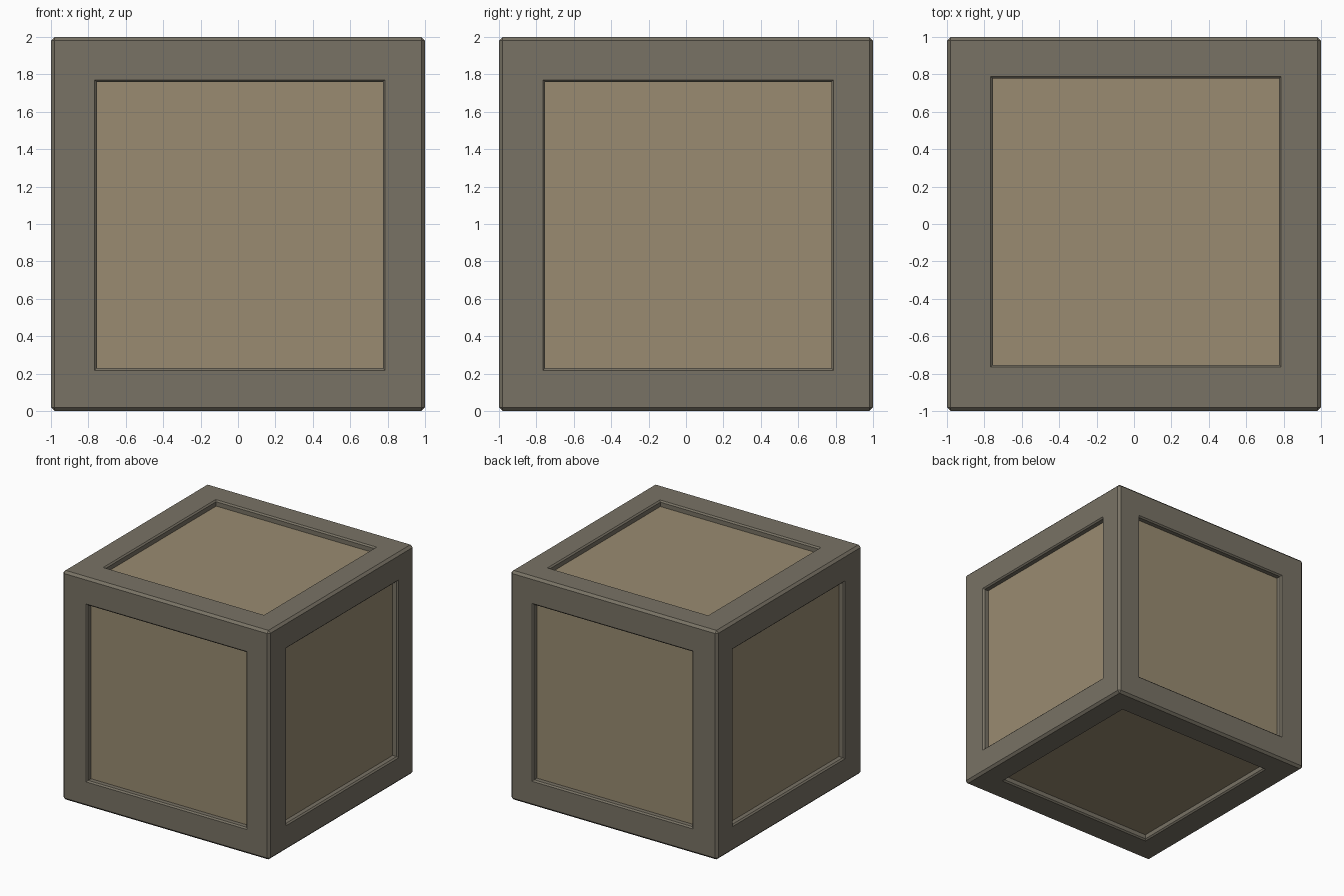
import bpy, bmesh
from mathutils import Vector

if "Cube" in bpy.data.objects:
    bpy.data.objects.remove(bpy.data.objects["Cube"])

BEVEL, OPENING, RIM, DEPTH = 0.02, 0.777, 0.012, 0.05
SHIFT = Vector((0.01, 0.012, -0.006))   # openings sit slightly off centre


def material(name, color):
    m = bpy.data.materials.new(name)
    m.diffuse_color = (*color, 1)
    m.use_nodes = True
    m.node_tree.nodes["Principled BSDF"].inputs["Base Color"].default_value = m.diffuse_color
    return m


# Chamfered block
bm = bmesh.new()
bmesh.ops.create_cube(bm, size=2)
bmesh.ops.bevel(bm, geom=bm.edges[:], offset=BEVEL, segments=1,
                profile=0.5, affect='EDGES')
bm.normal_update()
sides = [f for f in bm.faces if f.calc_area() > 1]


def inset(thickness, depth):
    bmesh.ops.inset_individual(bm, faces=sides, thickness=thickness,
                               depth=depth, use_even_offset=True)
    bm.normal_update()


# Frame border, shifted within the plane of each side
inset(1 - BEVEL - OPENING, 0)
for f in sides:
    n = f.normal.copy()
    bmesh.ops.translate(bm, verts=f.verts[:], vec=SHIFT - n * SHIFT.dot(n))

# Chamfered rim, then straight recess wall down to the panel
inset(RIM, -RIM)
inset(0, RIM - DEPTH)
for f in sides:
    f.material_index = 1

bmesh.ops.translate(bm, verts=bm.verts[:], vec=(0, 0, 1))
mesh = bpy.data.meshes.new("crate")
bm.to_mesh(mesh)
bm.free()
mesh.materials.append(material("frame", (0.19, 0.17, 0.13)))
mesh.materials.append(material("panel", (0.32, 0.26, 0.165)))
crate = bpy.data.objects.new("crate", mesh)
bpy.context.collection.objects.link(crate)
